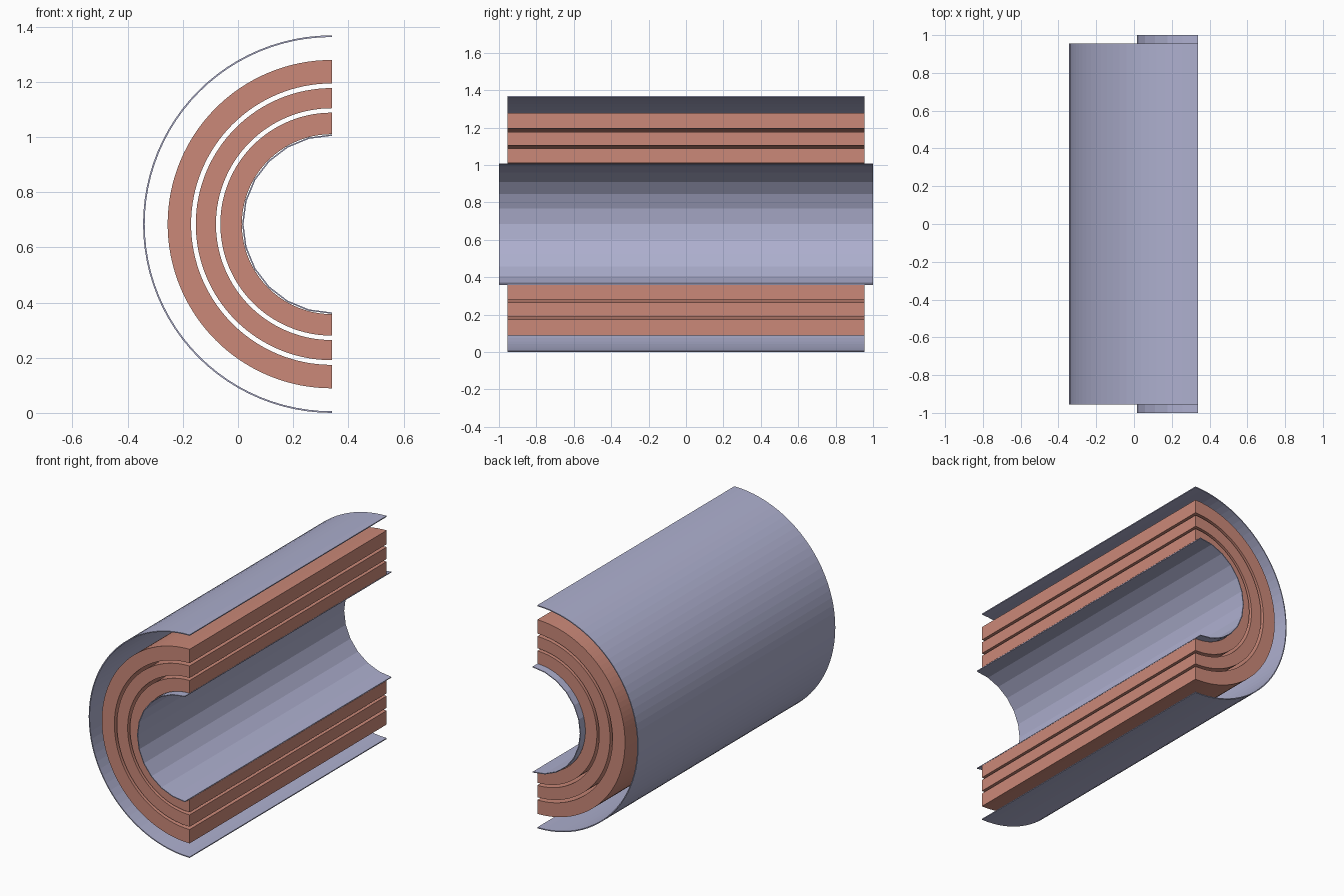
import bpy, bmesh, math

default = bpy.data.objects.get("Cube")
if default:
    bpy.data.objects.remove(default)

AXIS_X, AXIS_Z = 0.34, 0.684


def make_material(name, rgb):
    mat = bpy.data.materials.new(name)
    mat.use_nodes = True
    colour = (*rgb, 1.0)
    mat.diffuse_color = colour
    mat.node_tree.nodes["Principled BSDF"].inputs["Base Color"].default_value = colour
    return mat


copper = make_material("copper", (0.60, 0.25, 0.19))
steel = make_material("pale_blue_steel", (0.42, 0.43, 0.62))


def half_tube(name, inner, outer, half_length, segments, mat):
    """Half ring on the -x side of the axis, extruded along y."""
    bm = bmesh.new()
    rows = []
    for i in range(segments + 1):
        a = math.pi * (0.5 + i / segments)
        c, s = math.cos(a), math.sin(a)
        rows.append([bm.verts.new((AXIS_X + r * c, y, AXIS_Z + r * s))
                     for r, y in ((inner, -half_length), (outer, -half_length),
                                  (outer, half_length), (inner, half_length))])
    # skin the ring segments, then cap the two cut faces
    for a, b in zip(rows, rows[1:]):
        for k in range(4):
            n = (k + 1) % 4
            bm.faces.new((a[k], a[n], b[n], b[k]))
    bm.faces.new(rows[0])
    bm.faces.new(rows[-1])
    bmesh.ops.recalc_face_normals(bm, faces=bm.faces)
    mesh = bpy.data.meshes.new(name)
    bm.to_mesh(mesh)
    bm.free()
    mesh.materials.append(mat)
    obj = bpy.data.objects.new(name, mesh)
    bpy.context.collection.objects.link(obj)
    return obj


# Outer shell and the longer, faceted inner tube
half_tube("outer_shell", 0.678, 0.684, 0.955, 48, steel)
half_tube("inner_tube", 0.320, 0.325, 1.0, 12, steel)

# Three nested winding layers
for name, inner, outer in (("inner_winding", 0.326, 0.404),
                           ("middle_winding", 0.420, 0.493),
                           ("outer_winding", 0.510, 0.595)):
    half_tube(name, inner, outer, 0.955, 64, copper)
